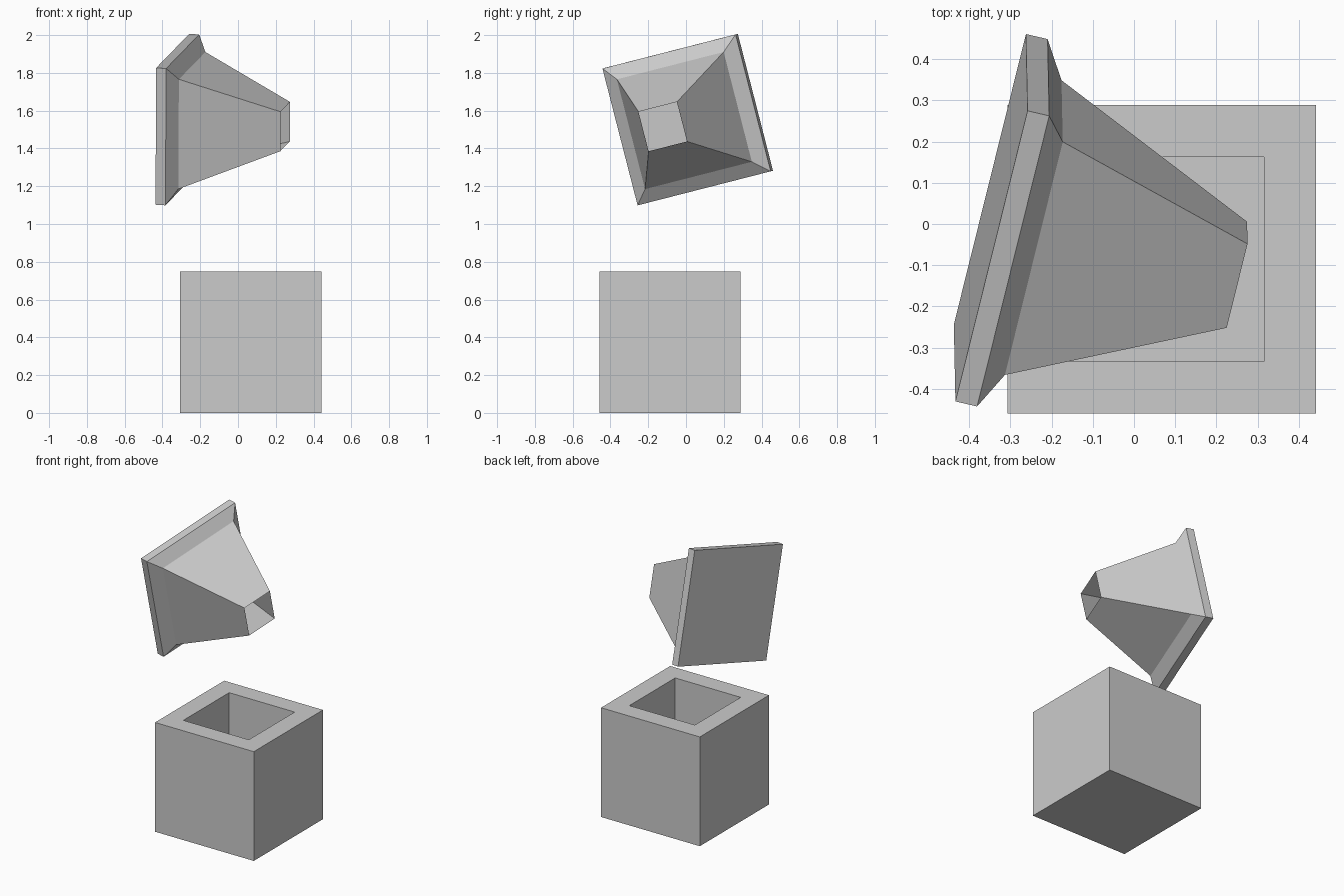
import bpy, bmesh
from mathutils import Matrix, Vector

cube = bpy.data.objects.get("Cube")
if cube:
    bpy.data.objects.remove(cube, do_unlink=True)

grey = bpy.data.materials.new("light_grey")
grey.use_nodes = True
grey.diffuse_color = (0.6, 0.6, 0.6, 1)
grey.node_tree.nodes["Principled BSDF"].inputs["Base Color"].default_value = (0.6, 0.6, 0.6, 1)

SIDE = 0.748


def square_loft(name, rings, close_end):
    """Skin square rings given as (half side, height); the first is always capped."""
    bm = bmesh.new()
    loops = [[bm.verts.new((sx * h, sy * h, z))
              for sx, sy in ((-1, -1), (1, -1), (1, 1), (-1, 1))]
             for h, z in rings]
    bm.faces.new(loops[0][::-1])
    for low, high in zip(loops, loops[1:]):
        for i in range(4):
            j = (i + 1) % 4
            bm.faces.new((low[i], low[j], high[j], high[i]))
    if close_end:
        bm.faces.new(loops[-1])
    mesh = bpy.data.meshes.new(name)
    bm.to_mesh(mesh)
    bm.free()
    mesh.materials.append(grey)
    obj = bpy.data.objects.new(name, mesh)
    bpy.context.collection.objects.link(obj)
    return obj


# Hollow box: outer wall, flat rim, inner wall and floor
half, hole = SIDE / 2, 0.248
box = square_loft("hollow_box",
                  [(half, 0), (half, SIDE), (hole, SIDE), (hole, 0.12)], True)
box.location = (0.067, -0.085, 0)

# Tilted open funnel: square plate, short flare, long taper, open tip
funnel = square_loft("open_funnel",
                     [(half, -0.054), (half, 0), (0.3, 0.052), (0.108, 0.56)], False)
edge = Vector((0.234, 0.943, 0.241)).normalized()
axis = Vector((0.973, -0.225, -0.063))
axis = (axis - axis.project(edge)).normalized()
turn = Matrix((edge, axis.cross(edge), axis)).transposed().to_4x4()
funnel.matrix_world = Matrix.Translation((-0.295, 0.003, 1.551)) @ turn
